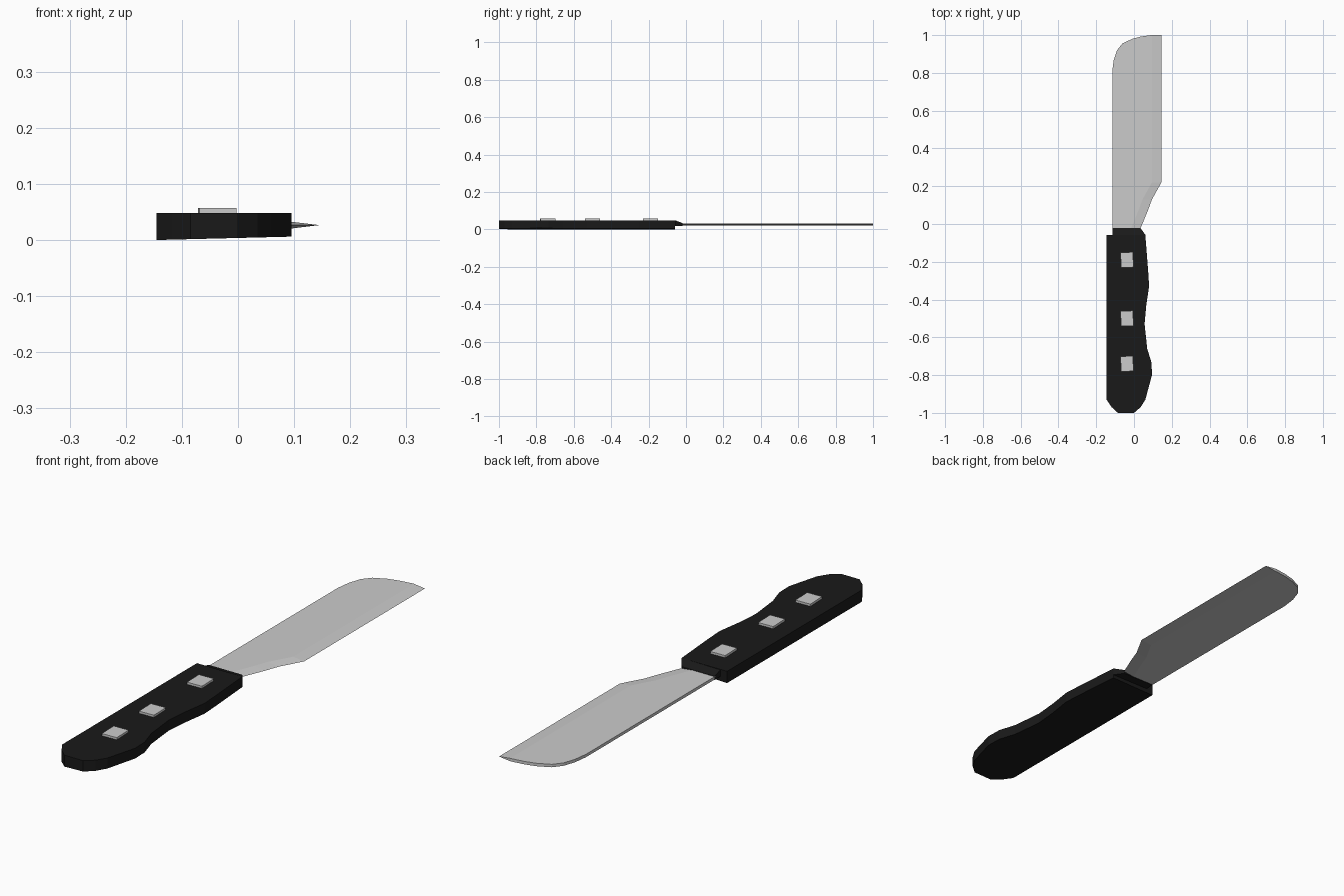
import bpy, bmesh, math

if "Cube" in bpy.data.objects:
    bpy.data.objects.remove(bpy.data.objects["Cube"])


def make_object(name, bm, material=None):
    bmesh.ops.recalc_face_normals(bm, faces=bm.faces)
    mesh = bpy.data.meshes.new(name)
    bm.to_mesh(mesh)
    bm.free()
    obj = bpy.data.objects.new(name, mesh)
    bpy.context.collection.objects.link(obj)
    if material:
        mesh.materials.append(material)
    return obj


def prism(name, outline, low, high, material=None):
    """Closed slab over an xy outline; low and high give z at (x, y)."""
    bm = bmesh.new()
    bottom = [bm.verts.new((x, y, low(x, y))) for x, y in outline]
    top = [bm.verts.new((x, y, high(x, y))) for x, y in outline]
    bm.faces.new(bottom[::-1])
    bm.faces.new(top)
    for i in range(len(outline)):
        j = (i + 1) % len(outline)
        bm.faces.new((bottom[i], bottom[j], top[j], top[i]))
    return make_object(name, bm, material)


black = bpy.data.materials.new("black_handle")
black.diffuse_color = (0.01, 0.01, 0.01, 1)
black.use_nodes = True
black.node_tree.nodes["Principled BSDF"].inputs["Base Color"].default_value = black.diffuse_color

# Handle slab with finger grooves; underside rises slightly to the right
handle_outline = [
    (-0.145, -0.058), (-0.145, -0.93), (-0.118, -0.97), (-0.085, -1.0),
    (0.0, -1.0), (0.035, -0.97), (0.06, -0.93), (0.095, -0.80),
    (0.093, -0.735), (0.07, -0.66), (0.056, -0.53), (0.065, -0.43),
    (0.08, -0.33), (0.075, -0.25), (0.06, -0.058)]
prism("handle", handle_outline,
      lambda x, y: 0.006 * (x + 0.145) / 0.24, lambda x, y: 0.048, black)

# Sloped bolster between handle and blade
prism("bolster",
      [(-0.115, -0.02), (-0.115, -0.065), (0.06, -0.065), (0.06, -0.057),
       (0.033, -0.02)],
      lambda x, y: 0.019,
      lambda x, y: 0.034 + 0.014 * min(1, (-0.02 - y) / 0.037), black)

# Blade: stations along y of (y, spine x, edge x), ground to a sharp right edge
stations = [
    (-0.03, -0.115, 0.03), (-0.01, -0.115, 0.04), (0.07, -0.115, 0.073),
    (0.13, -0.115, 0.095), (0.22, -0.115, 0.145), (0.81, -0.115, 0.145),
    (0.87, -0.107, 0.145), (0.92, -0.09, 0.145), (0.955, -0.062, 0.145),
    (0.98, -0.01, 0.145), (0.992, 0.035, 0.145), (1.0, 0.09, 0.145)]
mid, half = 0.0265, 0.006
bm = bmesh.new()
rings = []
for y, spine, edge in stations:
    shoulder = edge - 0.05
    section = [(spine, mid - half), (shoulder, mid - half), (edge, mid),
               (shoulder, mid + half), (spine, mid + half)]
    rings.append([bm.verts.new((x, y, z)) for x, z in section])
for a, b in zip(rings, rings[1:]):
    for i in range(5):
        j = (i + 1) % 5
        bm.faces.new((a[i], a[j], b[j], b[i]))
bm.faces.new(rings[0])
bm.faces.new(rings[-1])
make_object("blade", bm)

# Three square rivets on the upper face, slightly turned
for n, y in enumerate((-0.19, -0.50, -0.74), 1):
    rivet = prism(f"rivet_{n}",
                  [(-0.033, -0.04), (0.033, -0.04), (0.033, 0.04), (-0.033, 0.04)],
                  lambda x, y: 0.042, lambda x, y: 0.057)
    rivet.location = (-0.037, y, 0)
    rivet.rotation_euler.z = math.radians(2)
